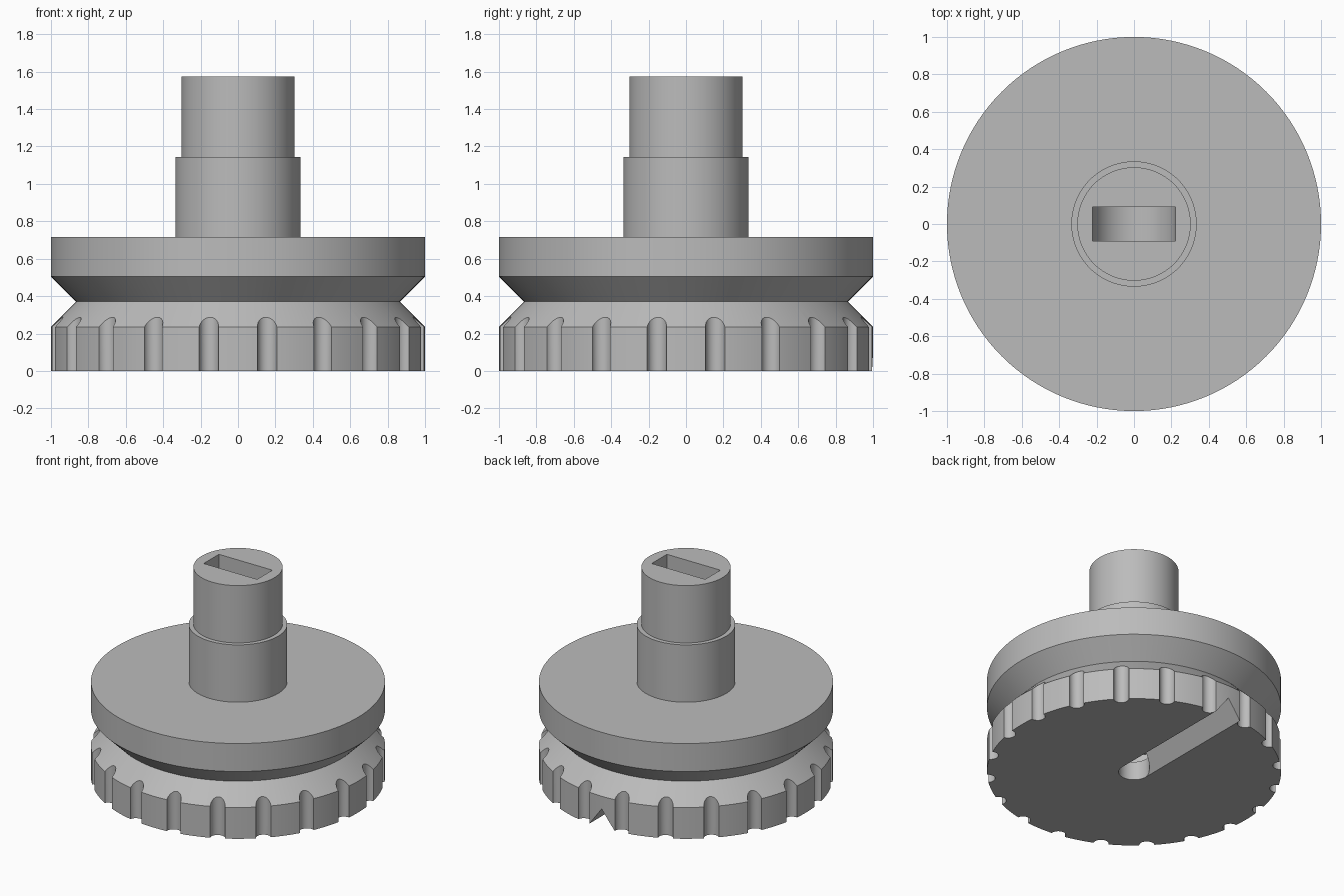
import bpy, bmesh, math
from mathutils import Matrix, Vector

cube = bpy.data.objects.get("Cube")
if cube:
    bpy.data.objects.remove(cube, do_unlink=True)

grey = bpy.data.materials.new("plain grey")
grey.use_nodes = True
GREY = (0.5, 0.5, 0.5, 1)
grey.diffuse_color = GREY
grey.node_tree.nodes["Principled BSDF"].inputs["Base Color"].default_value = GREY


def add_object(name, bm):
    bmesh.ops.recalc_face_normals(bm, faces=bm.faces)
    mesh = bpy.data.meshes.new(name)
    bm.to_mesh(mesh)
    bm.free()
    mesh.materials.append(grey)
    obj = bpy.data.objects.new(name, mesh)
    bpy.context.collection.objects.link(obj)
    return obj


def lathe(name, profile, sides=128):
    """Stack rings of (radius, height) and cap both ends."""
    bm = bmesh.new()
    rings = []
    for r, z in profile:
        rings.append([bm.verts.new((r * math.cos(a), r * math.sin(a), z))
                      for a in (math.tau * i / sides for i in range(sides))])
    for low, high in zip(rings, rings[1:]):
        for i in range(sides):
            j = (i + 1) % sides
            bm.faces.new((low[i], low[j], high[j], high[i]))
    bm.faces.new(rings[0][::-1])
    bm.faces.new(rings[-1])
    return add_object(name, bm)


def cylinder(bm, radius, depth, matrix, sides=48):
    bmesh.ops.create_cone(bm, cap_ends=True, segments=sides, radius1=radius,
                          radius2=radius, depth=depth, matrix=matrix)


def cut(target, cutter):
    """Subtract the cutter and bake the result."""
    cutter.hide_render = True
    mod = target.modifiers.new("cut", 'BOOLEAN')
    mod.object = cutter
    mod.solver = 'EXACT'
    mod.use_self = True
    bpy.context.view_layer.objects.active = target
    bpy.ops.object.modifier_apply(modifier=mod.name)
    bpy.data.objects.remove(cutter, do_unlink=True)


# Knob body with V-shaped waist and stepped shaft
TOP = 1.575
knob = lathe("knob_body", [(1, 0), (1, 0.235), (0.865, 0.37), (1, 0.505), (1, 0.715),
                           (0.335, 0.715), (0.335, 1.145), (0.303, 1.145), (0.303, TOP)])

# Finger grooves around the lower rim
bm = bmesh.new()
GROOVES = 20
for i in range(GROOVES):
    a = math.tau * (i + 0.5) / GROOVES
    cylinder(bm, 0.052, 0.8, Matrix.Translation((math.cos(a), math.sin(a), 0.0)), 32)
cut(knob, add_object("grip_groove_cutter", bm))

# Pointer channel underneath: V-shaped trench to the back rim
W, H = 0.105, 0.14
bm = bmesh.new()
slope = W / H
section = [(-W - 0.1 * slope, -0.1), (W + 0.1 * slope, -0.1), (0, H)]
face = bm.faces.new([bm.verts.new((x, 0, z)) for x, z in section])
grown = bmesh.ops.extrude_face_region(bm, geom=[face])
bmesh.ops.translate(bm, vec=Vector((0, 1.2, 0)),
                    verts=[v for v in grown["geom"] if isinstance(v, bmesh.types.BMVert)])
cut(knob, add_object("pointer_cutter", bm))

# Round pocket at the pointer's inner end
bm = bmesh.new()
cylinder(bm, W, 2 * H, Matrix.Identity(4))
cut(knob, add_object("centre_pocket_cutter", bm))

# Round-bottomed key slot in the shaft top
bm = bmesh.new()
R, T, DROP = 0.222, 0.18, 0.12
profile = [(R, 0.1), (R, -DROP)]
profile += [(R * math.cos(a), -DROP - R * math.sin(a))
            for a in (math.pi * i / 32 for i in range(1, 32))]
profile += [(-R, -DROP), (-R, 0.1)]
face = bm.faces.new([bm.verts.new((x, -T / 2, TOP + z)) for x, z in profile])
grown = bmesh.ops.extrude_face_region(bm, geom=[face])
bmesh.ops.translate(bm, vec=Vector((0, T, 0)),
                    verts=[v for v in grown["geom"] if isinstance(v, bmesh.types.BMVert)])
cut(knob, add_object("key_slot_cutter", bm))

# Smooth curves, crisp edges
bpy.ops.object.select_all(action='DESELECT')
knob.select_set(True)
bpy.context.view_layer.objects.active = knob
bpy.ops.object.shade_smooth_by_angle(angle=math.radians(25))
